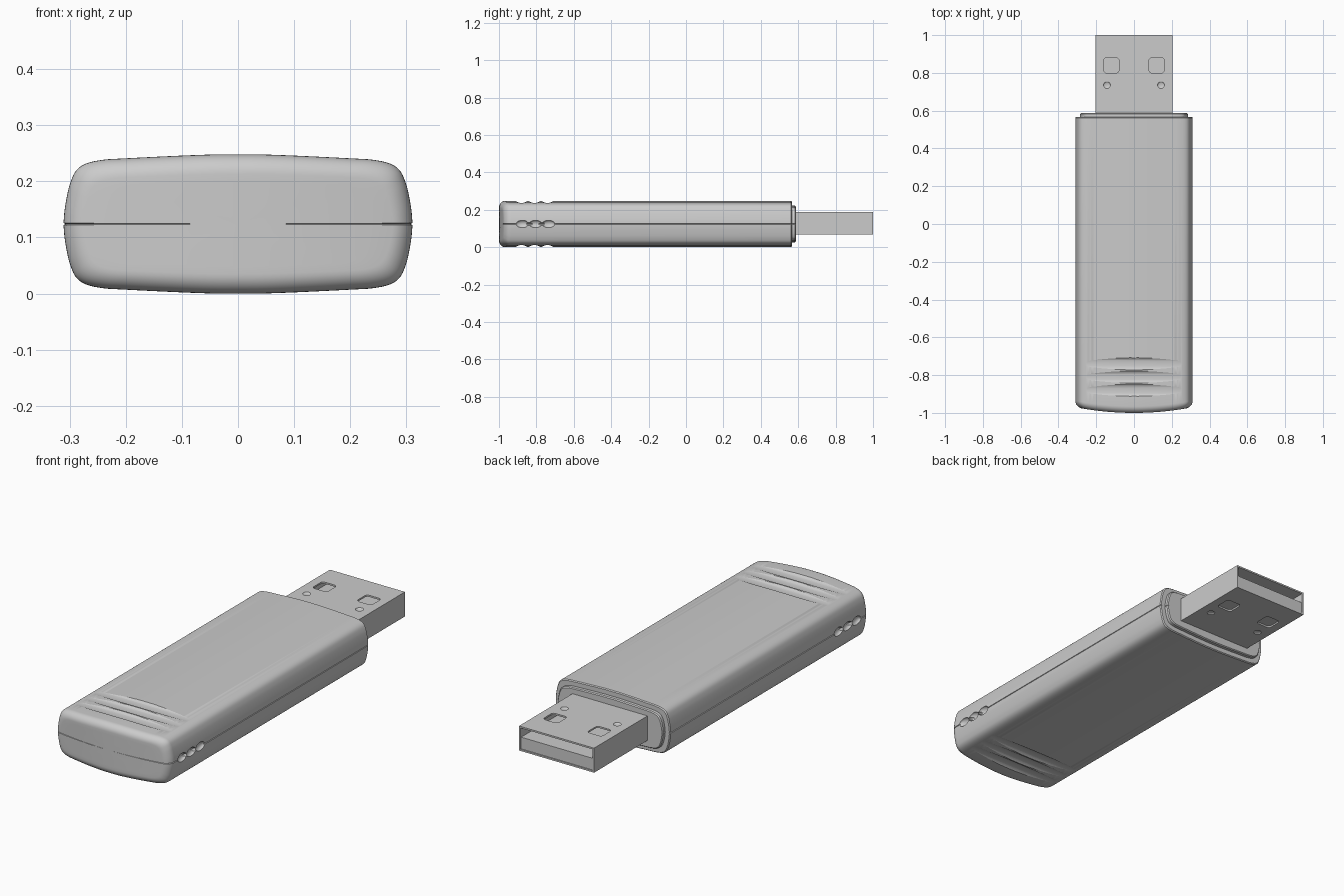
import bpy, bmesh, math
from mathutils import Vector, Matrix

if "Cube" in bpy.data.objects:
    bpy.data.objects.remove(bpy.data.objects["Cube"])

HW, HH, ZC = 0.311, 0.124, 0.124      # half width, half height, mid height


def link(name, bm):
    bmesh.ops.recalc_face_normals(bm, faces=bm.faces)
    me = bpy.data.meshes.new(name)
    bm.to_mesh(me)
    bm.free()
    ob = bpy.data.objects.new(name, me)
    bpy.context.collection.objects.link(ob)
    return ob


def activate(ob):
    bpy.ops.object.select_all(action='DESELECT')
    ob.select_set(True)
    bpy.context.view_layer.objects.active = ob


def smooth(ob, angle=20):
    activate(ob)
    bpy.ops.object.shade_smooth_by_angle(angle=math.radians(angle))


def cut(ob, bm):
    tool = link("cutter", bm)
    tool.hide_render = True
    activate(ob)
    mod = ob.modifiers.new("cut", 'BOOLEAN')
    mod.operation, mod.solver, mod.object = 'DIFFERENCE', 'EXACT', tool
    bpy.ops.object.modifier_apply(modifier=mod.name)
    bpy.data.objects.remove(tool, do_unlink=True)


def curve(pts, n=4):
    """Catmull-Rom curve through the points."""
    p = [Vector(q) for q in pts]
    p = [Vector((-p[1].x, p[1].y))] + p + [2 * p[-1] - p[-2]]
    out = []
    for a, b, c, d in zip(p, p[1:], p[2:], p[3:]):
        for k in range(n):
            t = k / n
            out.append(0.5 * (2 * b + (c - a) * t + (2 * a - 5 * b + 4 * c - d) * t * t
                              + (3 * b - a - 3 * c + d) * t ** 3))
    return out + [p[-2]]


# Cross-section: crowned top, rounded corners, bulged sides, seam notch
quarter = curve([(0, .124), (.05, .1237), (.12, .121), (.2, .117), (.24, .1145), (.27, .108),
                 (.288, .096), (.298, .076), (.304, .054), (.309, .025), (.311, .002)])
right = quarter + [Vector((.307, 0))] + [Vector((v.x, -v.y)) for v in reversed(quarter)]
profile = right + [Vector((-v.x, v.y)) for v in reversed(right[1:-1])]


def loft(name, rings):
    """Each ring: (x scale, z scale, function of x and z giving y)."""
    bm = bmesh.new()
    loops = []
    for sx, sz, fy in rings:
        loops.append([bm.verts.new((v.x * sx, fy(v.x * sx, v.y), ZC + v.y * sz)) for v in profile])
    n = len(profile)
    for a, b in zip(loops, loops[1:]):
        for i in range(n):
            bm.faces.new((a[i], a[(i + 1) % n], b[(i + 1) % n], b[i]))
    bm.faces.new(loops[0])
    bm.faces.new(loops[-1])
    return link(name, bm)


def inset(d):
    return 1 - d / HW, 1 - d / HH


def end_y(offset, seam=0.0):
    return lambda x, z: -1 + .03 * (x / HW) ** 2 + offset + (seam if abs(z) < 1e-6 else 0)


# Body: straight sleeve with a filleted, bowed closed end
R = 0.035
rings = [(*inset(.004), lambda x, z: .567), (1, 1, lambda x, z: .562)]
for k in range(9):
    a = k / 8 * math.pi / 2
    rings.append((*inset(R * (1 - math.cos(a))), end_y(R * (1 - math.sin(a)), .004 * k / 8)))
bx, bz = inset(R)
for s in (.85, .7, .55, .4, .25, .1, .03):
    rings.append((bx * s, bz * s, end_y(0, .004 * s)))
body = loft("body", rings)

# Grip grooves: straight cylinders dipping into the crown, top and bottom
for y in (-.74, -.81, -.88):
    for side in (1, -1):
        bm = bmesh.new()
        r = .05
        bmesh.ops.create_cone(bm, cap_ends=True, segments=64, radius1=r, radius2=r, depth=.8,
                              matrix=Matrix.Translation((0, y, ZC + side * (.1125 + r)))
                              @ Matrix.Rotation(math.pi / 2, 4, 'Y'))
        cut(body, bm)

# Oval finger dimples along the side seams, joined by a thin slot
for side in (1, -1):
    for y, ly, lz in ((-.735, .033, .02), (-.805, .033, .02), (-.875, .033, .02), (-.805, .11, .008)):
        bm = bmesh.new()
        bmesh.ops.create_uvsphere(bm, u_segments=32, v_segments=16, radius=1,
                                  matrix=Matrix.Translation((side * HW, y, ZC))
                                  @ Matrix.Diagonal((.016, ly, lz, 1)))
        cut(body, bm)
smooth(body)

# Collar around the plug
collar = loft("collar", [(*inset(.026), lambda x, z: .55), (*inset(.026), lambda x, z: .582),
                         (*inset(.030), lambda x, z: .587)])
smooth(collar)


def box(x0, x1, y0, y1, z0, z1, round_z=0):
    bm = bmesh.new()
    bmesh.ops.create_cube(bm, size=1)
    for v in bm.verts:
        v.co = Vector(((x0 + x1) / 2 + v.co.x * (x1 - x0), (y0 + y1) / 2 + v.co.y * (y1 - y0),
                       (z0 + z1) / 2 + v.co.z * (z1 - z0)))
    if round_z:
        edges = [e for e in bm.edges if abs(e.verts[0].co.z - e.verts[1].co.z) > 1e-5]
        bmesh.ops.bevel(bm, geom=edges, offset=round_z, segments=5, profile=.5, affect='EDGES')
    return bm


# Plug shell: open metal sleeve with latch windows and dimples on both faces
PZ0, PZ1, T = .068, .188, .008
plug = link("plug_shell", box(-.203, .203, .57, 1, PZ0, PZ1))
cut(plug, box(-.203 + T, .203 - T, .6, 1.1, PZ0 + T, PZ1 - T))
for side in (1, -1):
    cut(plug, box(side * .12 - .04, side * .12 + .04, .8, .88, 0, .25, .015))
    for z in (PZ0, PZ1):
        bm = bmesh.new()
        bmesh.ops.create_uvsphere(bm, u_segments=24, v_segments=12, radius=1,
                                  matrix=Matrix.Translation((side * .143, .735, z))
                                  @ Matrix.Diagonal((.018, .018, .006, 1)))
        cut(plug, bm)
smooth(plug, 30)

# Plastic contact tongue filling the lower part of the plug
link("contact_tongue", box(-.194, .194, .595, .996, PZ0 + T + .001, .134))
